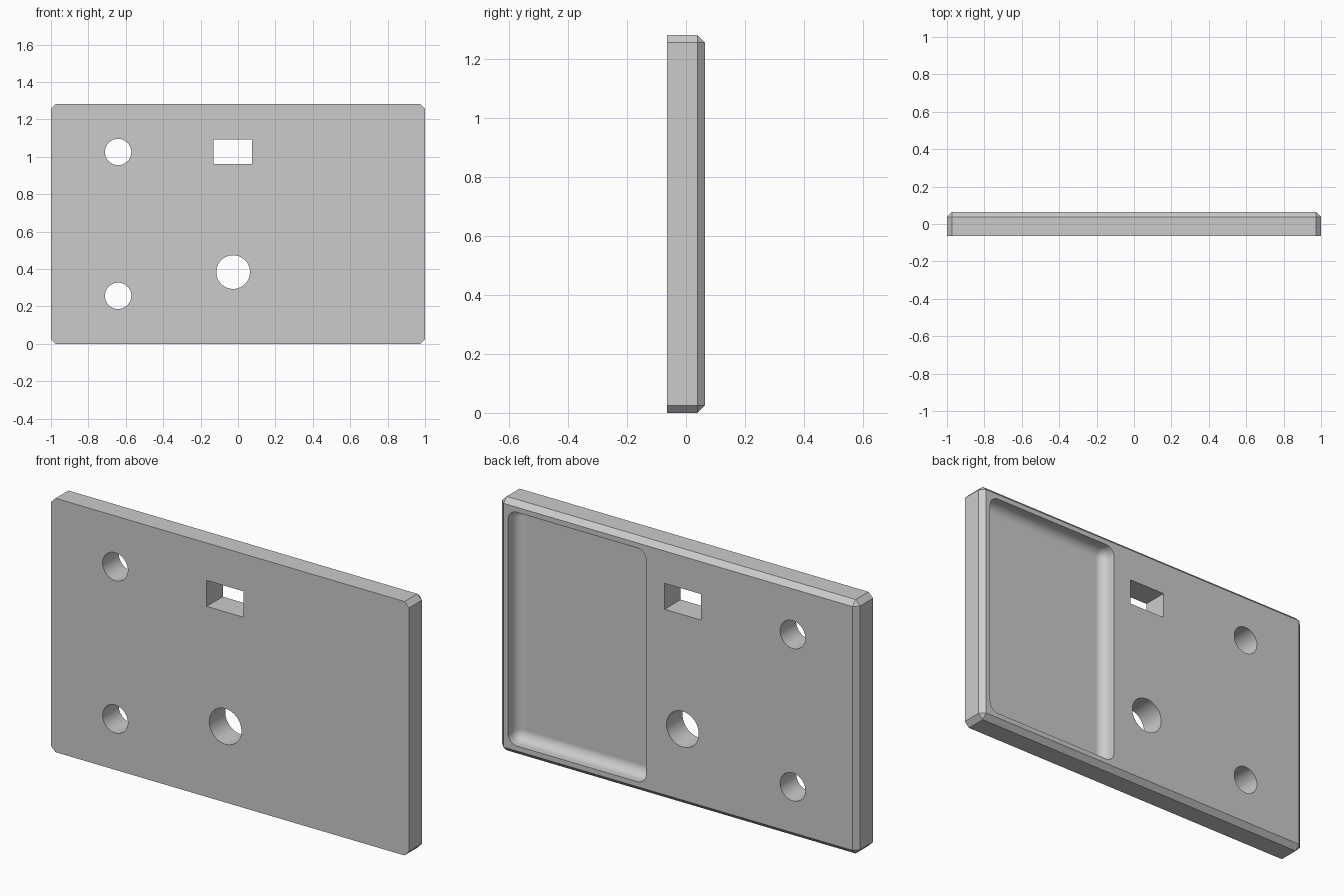
import bpy
import bmesh
import math
from mathutils import Matrix, Vector

if "Cube" in bpy.data.objects:
    bpy.data.objects.remove(bpy.data.objects["Cube"], do_unlink=True)

HALF_T = 0.064      # half the plate thickness
HEIGHT = 1.282
CHAMFER = 0.0256
POCKET_DEPTH = 0.077
FILLET = 0.05
MARGIN = 0.051      # rim around the pocket

# Material
grey = bpy.data.materials.new("plain grey")
grey.use_nodes = True
colour = (0.6, 0.6, 0.6, 1)
grey.diffuse_color = colour
grey.node_tree.nodes["Principled BSDF"].inputs["Base Color"].default_value = colour


def box(low, high):
    """Box mesh between two corners."""
    low, high = Vector(low), Vector(high)
    bm = bmesh.new()
    place = Matrix.Translation((low + high) / 2) @ Matrix.Diagonal((high - low).to_4d())
    bmesh.ops.create_cube(bm, size=1, matrix=place)
    return bm


def cylinder(x, z, radius):
    """Round bar running front to back."""
    bm = bmesh.new()
    place = Matrix.Translation((x, 0, z)) @ Matrix.Rotation(math.pi / 2, 4, "X")
    bmesh.ops.create_cone(bm, cap_ends=True, segments=64, radius1=radius,
                          radius2=radius, depth=0.4, matrix=place)
    return bm


def make_object(name, bm):
    bmesh.ops.recalc_face_normals(bm, faces=bm.faces)
    mesh = bpy.data.meshes.new(name)
    bm.to_mesh(mesh)
    bm.free()
    mesh.materials.append(grey)
    obj = bpy.data.objects.new(name, mesh)
    bpy.context.collection.objects.link(obj)
    return obj


# Plate: corners and back edges chamfered, front edges sharp
bm = box((-1, -HALF_T, 0), (1, HALF_T, HEIGHT))
edges = [e for e in bm.edges if any(v.co.y > 0 for v in e.verts)]
bmesh.ops.bevel(bm, geom=edges, offset=CHAMFER, offset_type="OFFSET",
                segments=1, profile=0.5, affect="EDGES")
plate = make_object("mounting_plate", bm)

# Rounded pocket in the back
pocket = box((0.178, HALF_T - POCKET_DEPTH, MARGIN), (1 - MARGIN, 0.3, HEIGHT - MARGIN))
bmesh.ops.bevel(pocket, geom=pocket.edges[:], offset=FILLET, offset_type="OFFSET",
                segments=8, profile=0.5, affect="EDGES")

# Through holes
cutters = {
    "pocket_cutter": pocket,
    "slot_cutter": box((-0.13, -0.2, 0.962), (0.075, 0.2, 1.093)),
    "upper_hole_cutter": cylinder(-0.641, 1.026, 0.0705),
    "lower_hole_cutter": cylinder(-0.641, 0.257, 0.0705),
    "large_hole_cutter": cylinder(-0.026, 0.384, 0.09),
}

bpy.ops.object.select_all(action="DESELECT")
bpy.context.view_layer.objects.active = plate
plate.select_set(True)
for name, shape in cutters.items():
    cutter = make_object(name, shape)
    cutter.hide_render = True
    mod = plate.modifiers.new(name, "BOOLEAN")
    mod.operation = "DIFFERENCE"
    mod.solver = "EXACT"
    mod.object = cutter
    bpy.ops.object.modifier_apply(modifier=mod.name)
    bpy.data.objects.remove(cutter, do_unlink=True)

# Smooth fillets and bores, with the large faces kept flat
bpy.ops.object.shade_smooth_by_angle(angle=math.radians(30))
flatten = plate.modifiers.new("flat_faces", "WEIGHTED_NORMAL")
flatten.keep_sharp = True
